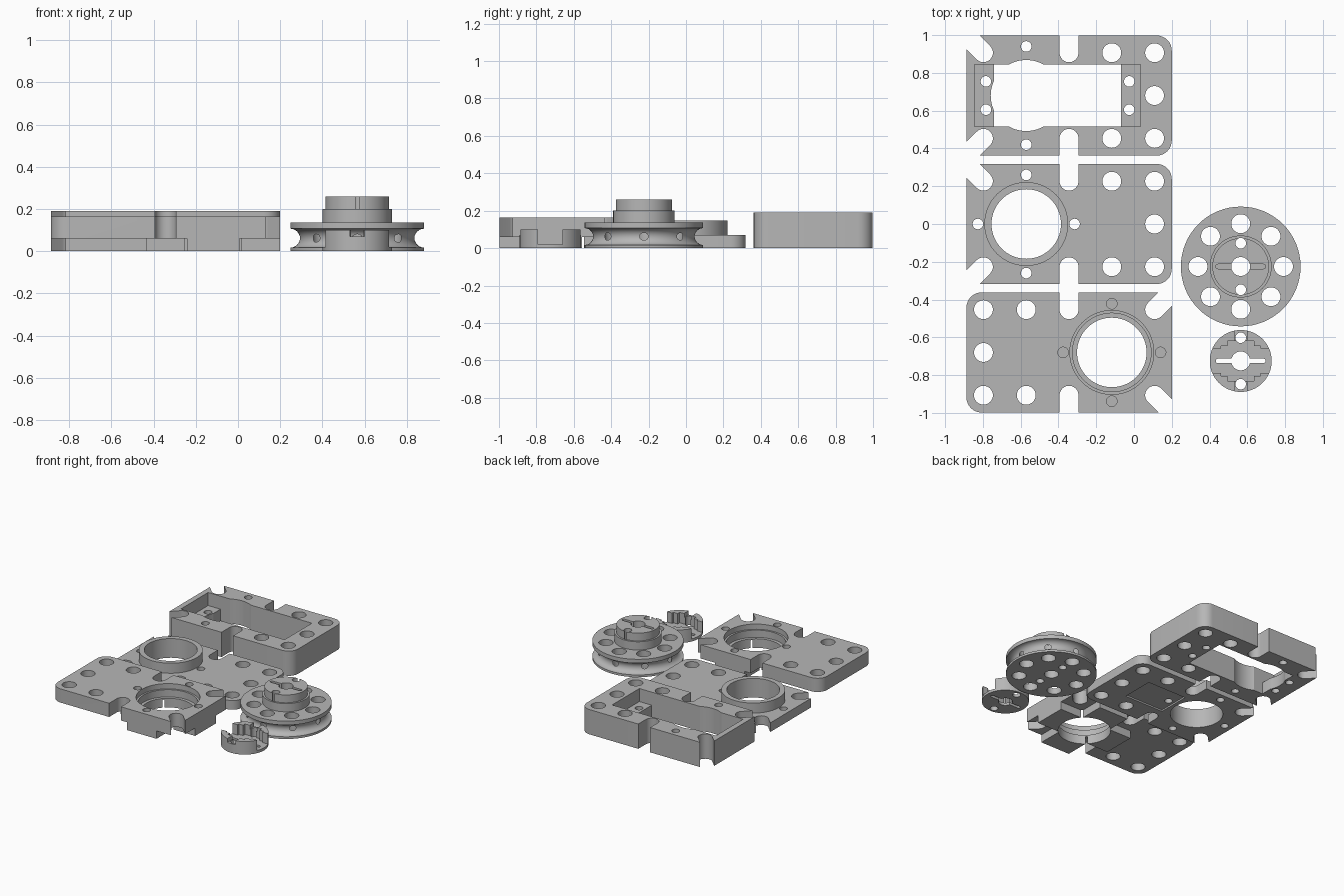
import bpy, bmesh, math

if "Cube" in bpy.data.objects:
    bpy.data.objects.remove(bpy.data.objects["Cube"])

grey = bpy.data.materials.new("plain grey")
grey.use_nodes = True
COLOUR = (0.47, 0.47, 0.47, 1)
grey.diffuse_color = COLOUR
grey.node_tree.nodes["Principled BSDF"].inputs["Base Color"].default_value = COLOUR

TAU = math.tau
BIG, SMALL, BORE, RING = 0.05, 0.028, 0.184, 0.222
PITCH = 0.2265
COLS = [-0.797 + PITCH * i for i in range(5)]
LEFT, RIGHT, HALF = -0.887, 0.2, 0.318


def add(name, bm):
    bmesh.ops.recalc_face_normals(bm, faces=bm.faces)
    me = bpy.data.meshes.new(name)
    bm.to_mesh(me)
    bm.free()
    me.materials.append(grey)
    ob = bpy.data.objects.new(name, me)
    bpy.context.collection.objects.link(ob)
    return ob


def prism(pts, z0, z1, name="cutter"):
    bm = bmesh.new()
    low = [bm.verts.new((x, y, z0)) for x, y in pts]
    top = [bm.verts.new((x, y, z1)) for x, y in pts]
    bm.faces.new(low[::-1])
    bm.faces.new(top)
    n = len(pts)
    for i in range(n):
        j = (i + 1) % n
        bm.faces.new((low[i], low[j], top[j], top[i]))
    return add(name, bm)


def disc(x, y, r, z0=-1, z1=1, n=32, name="cutter"):
    return prism([(x + r * math.cos(TAU * i / n), y + r * math.sin(TAU * i / n))
                  for i in range(n)], z0, z1, name)


def box(x0, x1, y0, y1, z0=-1, z1=1):
    return prism([(x0, y0), (x1, y0), (x1, y1), (x0, y1)], z0, z1)


def capsule(x, y, dx, dy, r, z0=-1, z1=1, n=16):
    a = math.atan2(dy, dx)
    pts = []
    for cx, cy, start in ((x + dx, y + dy, a - TAU / 4), (x, y, a + TAU / 4)):
        for i in range(n + 1):
            t = start + TAU / 2 * i / n
            pts.append((cx + r * math.cos(t), cy + r * math.sin(t)))
    return prism(pts, z0, z1)


def combine(ob, others, op="DIFFERENCE"):
    bpy.context.view_layer.objects.active = ob
    for other in others:
        m = ob.modifiers.new("combine", "BOOLEAN")
        m.operation, m.solver, m.object = op, "EXACT", other
        bpy.ops.object.modifier_apply(modifier=m.name)
        bpy.data.objects.remove(other)


def finish(ob):
    bpy.ops.object.select_all(action="DESELECT")
    bpy.context.view_layer.objects.active = ob
    ob.select_set(True)
    bpy.ops.object.shade_smooth_by_angle(angle=math.radians(30))


def plate(name, cy, height, side):
    """Slab with rounded corners on one end (side) and open slots on the other."""
    bm = bmesh.new()
    bmesh.ops.create_cube(bm, size=1)
    for v in bm.verts:
        v.co = ((RIGHT if v.co.x > 0 else LEFT),
                cy + 2 * HALF * v.co.y, height * (v.co.z + 0.5))
    mid = (LEFT + RIGHT) / 2
    edges = [e for e in bm.edges if all((v.co.x - mid) * side > 0 for v in e.verts)
             and abs(e.verts[0].co.z - e.verts[1].co.z) > 0.01]
    bmesh.ops.bevel(bm, geom=edges, offset=0.08, segments=8, affect="EDGES", profile=0.5)
    ob = add(name, bm)
    cols = COLS if side < 0 else COLS[::-1]
    cuts = [disc(cols[0], cy, BIG)]
    for s in (-1, 1):
        y = cy + s * PITCH
        cuts += [disc(cols[0], y, BIG), disc(cols[1], y, BIG),
                 capsule(cols[2], y, 0, s * 0.3, BIG),
                 capsule(cols[4], y, -side * 0.3, s * 0.3, BIG)]
    combine(ob, cuts)
    return ob, cols[3]


def lathe(name, profile, cx, cy, n=64):
    bm = bmesh.new()
    rings = [[bm.verts.new((cx + r * math.cos(TAU * i / n), cy + r * math.sin(TAU * i / n), z))
              for i in range(n)] for r, z in profile]
    for a, b in zip(rings, rings[1:]):
        for i in range(n):
            j = (i + 1) % n
            bm.faces.new((a[i], a[j], b[j], b[i]))
    bm.faces.new(rings[0])
    bm.faces.new(rings[-1])
    return add(name, bm)


# Motor block: deep pocket with a screw ledge at each end
cy = 0.68
block, bx = plate("motor_block", cy, 0.19, 1)
cuts = [box(-0.845, 0.035, cy - 0.165, cy + 0.165, 0.09),
        box(-0.74, -0.07, cy - 0.165, cy + 0.165), disc(bx, cy, 0.188, n=64)]
for s in (-1, 1):
    cuts += [disc(bx, cy + s * 0.26, SMALL)]
    cuts += [disc(x, cy + s * 0.075, SMALL) for x in (-0.784, -0.025)]
combine(block, cuts)
finish(block)

# Collar plate: thin slab with a raised ring
collar, bx = plate("collar_plate", 0, 0.07, 1)
combine(collar, [disc(bx, 0, RING, 0.02, 0.147, 64)], "UNION")
cuts = [disc(bx, 0, BORE, n=64), box(-0.36, -0.03, -0.125, 0.125, -1, 0.012)]
for s in (-1, 1):
    cuts += [disc(bx, s * 0.26, SMALL), disc(bx + s * 0.256, 0, SMALL)]
combine(collar, cuts)
finish(collar)

# Socket plate: raised slab standing on a cross-shaped foot
cy = -0.68
socket, bx = plate("socket_plate", cy, 0.165, -1)
cuts = [box(-1.2, bx - 0.315, -1.2, 0, -1, 0.06),
        disc(bx, cy, RING, 0.125, 1, 64), disc(bx, cy, 0.208, 0.07, 1, 64),
        disc(bx, cy, BORE, n=64)]
for s in (-1, 1):
    cuts += [disc(bx + s * 0.258, cy, SMALL, 0.065), disc(bx, cy + s * 0.258, SMALL, 0.065)]
    for t in (-1, 1):
        xs = sorted((bx + s * 0.125, bx + s * 0.6))
        ys = sorted((cy + t * 0.125, cy + t * 0.6))
        cuts.append(box(*xs, *ys, -1, 0.06))
combine(socket, cuts)
finish(socket)

# Pulley: grooved wheel with a stepped hub
px, py = 0.565, -0.225
groove = [(0.317 - 0.045 * math.sin(TAU / 2 * i / 12), 0.062 - 0.045 * math.cos(TAU / 2 * i / 12))
          for i in range(13)]
pulley = lathe("pulley", [(0.317, 0)] + groove + [(0.317, 0.137), (0.164, 0.137), (0.164, 0.2),
                                                  (0.15, 0.2), (0.15, 0.26)], px, py)
cuts = [disc(px, py, BIG), capsule(px - 0.12, py, 0.24, 0, 0.012, 0.2)]
cuts += [disc(px, py + s * 0.123, SMALL) for s in (-1, 1)]
cuts += [disc(px + PITCH * math.cos(TAU * i / 8), py + PITCH * math.sin(TAU * i / 8), BIG)
         for i in range(8)]
combine(pulley, cuts)
finish(pulley)

# Coupler: small disc with a stepped channel and two screw seats
cy = -0.725
coupler = disc(px, cy, 0.164, 0, 0.1, 64, "coupler")
quarter = [(0.3, 0.065), (0.105, 0.065), (0.105, 0.08), (0.07, 0.08), (0.07, 0.105)]
upper = quarter + [(-x, y) for x, y in quarter[::-1]]
channel = [(px + x, cy + y) for x, y in upper + [(-x, -y) for x, y in upper]]
cuts = [prism(channel, 0.02, 1), disc(px, cy, BIG), capsule(px - 0.12, cy, 0.24, 0, 0.012)]
for s in (-1, 1):
    cuts += [disc(px, cy + s * 0.123, SMALL),
             capsule(px, cy + s * 0.123, 0, s * 0.2, 0.034, 0.07)]
combine(coupler, cuts)
finish(coupler)
